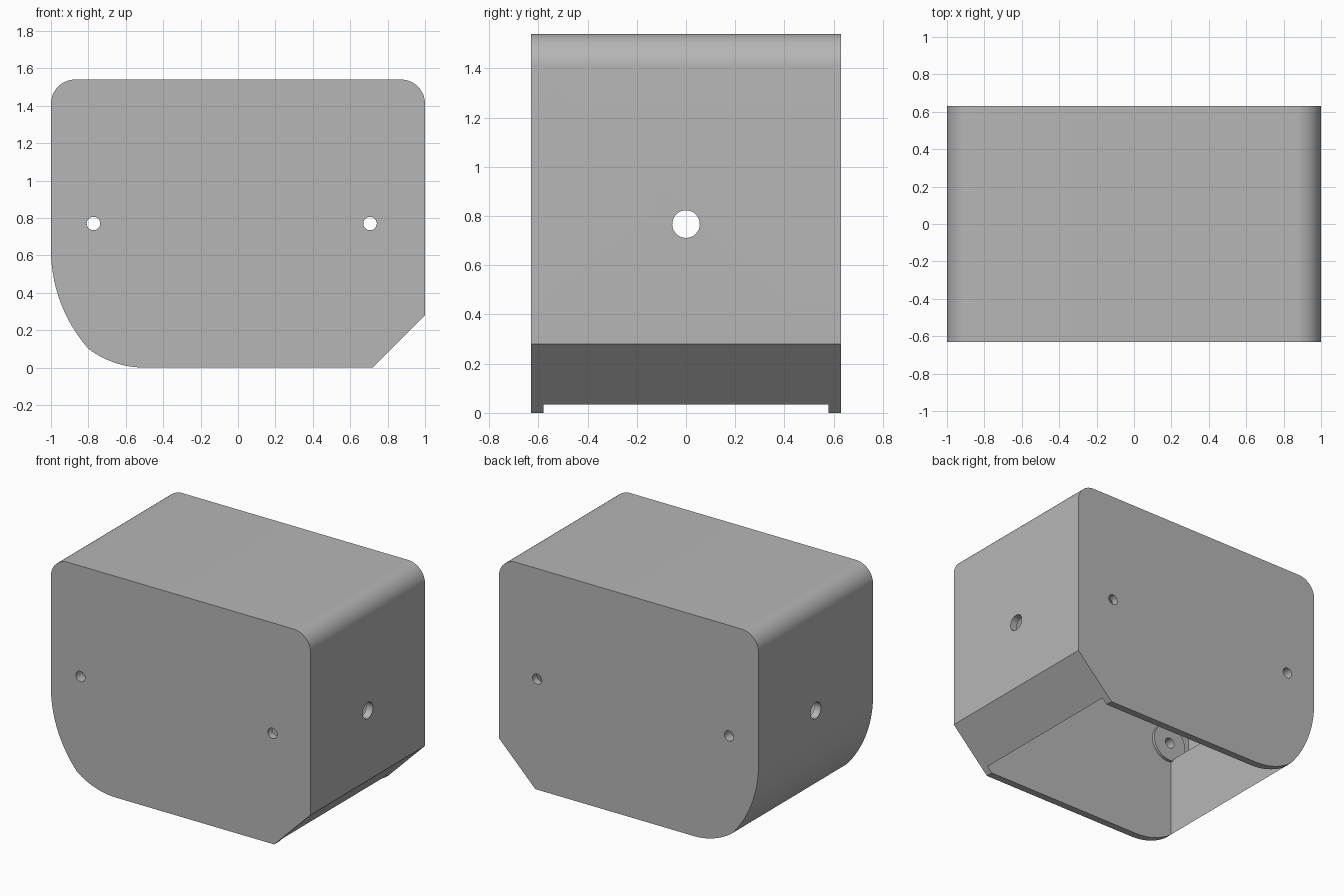
import bpy, bmesh
from math import cos, sin, radians, pi
from mathutils import Matrix, Vector

cube = bpy.data.objects.get("Cube")
if cube:
    bpy.data.objects.remove(cube)

DEPTH, WALL = 0.63, 0.05
INNER = DEPTH - WALL

grey = bpy.data.materials.new("plain grey")
grey.use_nodes = True
grey.diffuse_color = (0.47, 0.47, 0.47, 1)
grey.node_tree.nodes["Principled BSDF"].inputs["Base Color"].default_value = grey.diffuse_color


def make(name, bm):
    bmesh.ops.recalc_face_normals(bm, faces=bm.faces)
    mesh = bpy.data.meshes.new(name)
    bm.to_mesh(mesh)
    bm.free()
    mesh.materials.append(grey)
    obj = bpy.data.objects.new(name, mesh)
    bpy.context.collection.objects.link(obj)
    return obj


def arc(cx, cz, r, start, end, steps=16):
    angles = [radians(start + (end - start) * i / steps) for i in range(steps + 1)]
    return [(cx + r * cos(a), cz + r * sin(a)) for a in angles]


def prism(name, profile, half):
    """Extrude an x-z profile evenly about y = 0."""
    bm = bmesh.new()
    face = bm.faces.new([bm.verts.new((x, -half, z)) for x, z in profile])
    new = bmesh.ops.extrude_face_region(bm, geom=[face])["geom"]
    bmesh.ops.translate(bm, vec=(0, 2 * half, 0),
                        verts=[g for g in new if isinstance(g, bmesh.types.BMVert)])
    return make(name, bm)


def rod(name, centre, axis, radius, length):
    bm = bmesh.new()
    turn = Vector((0, 0, 1)).rotation_difference(Vector(axis)).to_matrix().to_4x4()
    bmesh.ops.create_cone(bm, cap_ends=True, segments=32, radius1=radius, radius2=radius,
                          depth=length, matrix=Matrix.Translation(centre) @ turn)
    return make(name, bm)


def subtract(target, cutter):
    """Cut and apply, then discard the cutter."""
    cutter.hide_render = True
    mod = target.modifiers.new("cut", 'BOOLEAN')
    mod.operation, mod.solver, mod.object = 'DIFFERENCE', 'EXACT', cutter
    bpy.context.view_layer.objects.active = target
    bpy.ops.object.modifier_apply(modifier=mod.name)
    bpy.data.objects.remove(cutter)


# Housing: rounded top, chamfered +x foot, two-arc -x foot
outline = (arc(-0.2, 0.63, 0.8, 180, 221.5, 20) + arc(-0.5, 0.5, 0.5, 233.13, 270)[1:]
           + [(0.72, 0), (1, 0.28)]
           + arc(0.87, 1.41, 0.13, 0, 90) + arc(-0.87, 1.41, 0.13, 90, 180))
housing = prism("housing", outline, DEPTH)

# Open-bottomed cavity, leaving a thick ledge above the curved foot
hollow = ([(-0.8, -0.1), (0.755, -0.1), (0.755, 0.035), (0.72, 0.07), (0.95, 0.3)]
          + arc(0.87, 1.41, 0.08, 0, 90) + arc(-0.87, 1.41, 0.08, 90, 180)
          + [(-0.95, 0.655), (-0.8, 0.655)])
cavity = prism("cavity", hollow, INNER)

# Shallow round bosses behind the -x screw holes
for side in (-1, 1):
    subtract(cavity, rod("boss", (-0.773, side * INNER, 0.77), (0, 1, 0), 0.13, 0.04))
subtract(housing, cavity)

# Screw holes through front and back, one larger hole through both ends
for x in (-0.773, 0.706):
    subtract(housing, rod("screw_hole", (x, 0, 0.77), (0, 1, 0), 0.036, 2))
subtract(housing, rod("end_hole", (0, 0, 0.767), (1, 0, 0), 0.056, 3))

# Smooth curves with crisp edges
bpy.ops.object.select_all(action='DESELECT')
housing.select_set(True)
bpy.context.view_layer.objects.active = housing
bpy.ops.object.shade_smooth_by_angle(angle=pi / 18)
